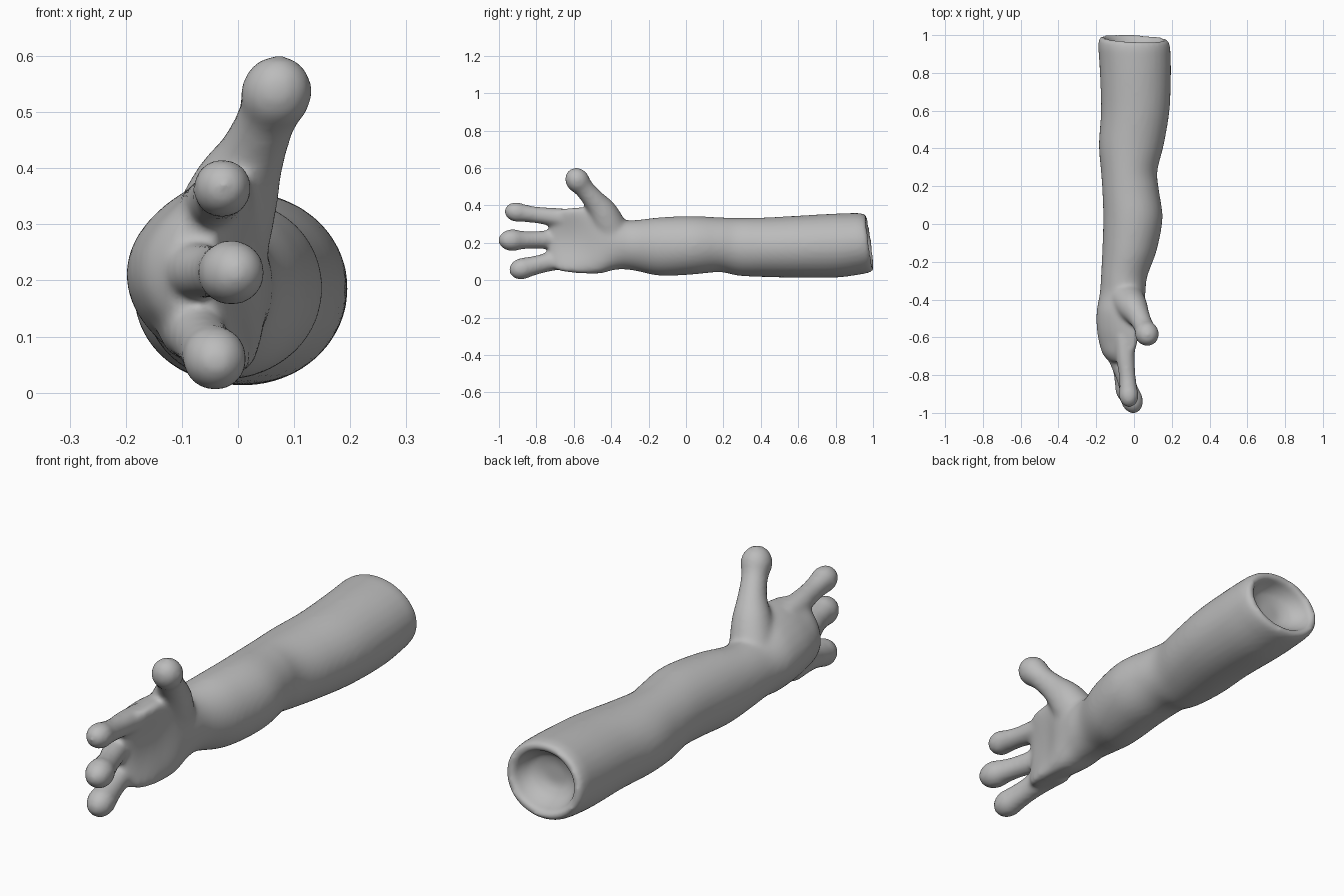
import bpy, bmesh
from math import sin, cos, pi
from mathutils import Vector

if "Cube" in bpy.data.objects:
    bpy.data.objects.remove(bpy.data.objects["Cube"])

SIDES, STEPS = 32, 5


def smooth_path(keys):
    """Catmull-Rom interpolation between key tuples."""
    k = [Vector(p) for p in keys]
    out = []
    for i in range(len(k) - 1):
        a, b, c, d = k[max(i - 1, 0)], k[i], k[i + 1], k[min(i + 2, len(k) - 1)]
        for s in range(STEPS):
            t = s / STEPS
            out.append(b + (c - a) * (t / 2) + (a * 2 - b * 5 + c * 4 - d) * (t * t / 2)
                       + (b * 3 - a - c * 3 + d) * (t ** 3 / 2))
    return out + [k[-1]]


def loft(bm, rings):
    """Skin a row of point rings and close both ends."""
    loops = [[bm.verts.new(p) for p in ring] for ring in rings]
    faces = [bm.faces.new(loops[0]), bm.faces.new(loops[-1])]
    for a, b in zip(loops, loops[1:]):
        for i in range(SIDES):
            j = (i + 1) % SIDES
            faces.append(bm.faces.new((a[i], a[j], b[j], b[i])))
    bmesh.ops.recalc_face_normals(bm, faces=faces)


def limb_ring(y, x0, x1, z0, z1, bend, tilt):
    """Oval slice; bend cups its edges towards +x, tilt slants it along y."""
    ring = []
    for i in range(SIDES):
        a = 2 * pi * i / SIDES
        x = (x0 + x1) / 2 + (x1 - x0) / 2 * cos(a) + bend * sin(a) ** 2
        z = (z0 + z1) / 2 + (z1 - z0) / 2 * sin(a)
        ring.append((x, y - tilt * (sin(a) + 0.4 * cos(a)), z))
    return ring


def digit(bm, keys, stretch):
    """Tapering tube with a bulbous tip; keys are x, y, z, radius."""
    path = smooth_path(keys)
    rings = []
    for i, p in enumerate(path):
        way = (path[min(i + 1, len(path) - 1)] - path[max(i - 1, 0)]).xyz
        turn = way.to_track_quat('Z', 'Y')
        rings.append([p.xyz + turn @ Vector((cos(2 * pi * s / SIDES), sin(2 * pi * s / SIDES), 0)) * p.w
                      for s in range(SIDES)])
    loft(bm, rings)
    tip = bmesh.ops.create_uvsphere(bm, u_segments=24, v_segments=16, radius=keys[-1][3] + 0.002)["verts"]
    for v in tip:
        v.co.z *= stretch
        v.co = path[-1].xyz + turn @ v.co


bm = bmesh.new()

# Hand, forearm and upper arm: y, x range, z range, bend, tilt
limb = [
    (-0.73, -0.13, -0.04, 0.08, 0.35, 0.04, 0),
    (-0.69, -0.165, -0.02, 0.055, 0.375, 0.07, 0),
    (-0.63, -0.185, -0.005, 0.042, 0.385, 0.09, 0),
    (-0.55, -0.198, 0.015, 0.036, 0.39, 0.085, 0),
    (-0.46, -0.198, 0.045, 0.036, 0.378, 0.06, 0),
    (-0.37, -0.182, 0.06, 0.057, 0.33, 0.02, 0),
    (-0.28, -0.175, 0.07, 0.052, 0.321, 0, 0),
    (-0.14, -0.168, 0.12, 0.024, 0.336, 0, 0),
    (0.03, -0.163, 0.151, 0.03, 0.343, 0, 0),
    (0.18, -0.168, 0.132, 0.043, 0.336, 0, 0),
    (0.28, -0.175, 0.124, 0.024, 0.333, 0, 0),
    (0.42, -0.186, 0.158, 0.017, 0.335, 0, 0),
    (0.6, -0.175, 0.188, 0.013, 0.345, 0, 0),
    (0.8, -0.181, 0.196, 0.014, 0.356, 0, 0.004),
    (0.93, -0.19, 0.193, 0.032, 0.36, 0, 0.012),
]
# Rolled lip and hollow at the open end
lip = [
    (0.97, -0.188, 0.187, 0.042, 0.355, 0, 0.017),
    (0.986, -0.172, 0.17, 0.058, 0.342, 0, 0.018),
    (0.978, -0.15, 0.148, 0.078, 0.322, 0, 0.017),
    (0.945, -0.138, 0.136, 0.088, 0.31, 0, 0.014),
    (0.91, -0.11, 0.11, 0.11, 0.285, 0, 0.01),
    (0.89, -0.06, 0.06, 0.15, 0.245, 0, 0),
]
loft(bm, [limb_ring(*k) for k in smooth_path(limb) + lip])

# Three fingers and a thumb
digit(bm, [(-0.05, -0.6, 0.32, 0.058), (-0.045, -0.71, 0.338, 0.05),
           (-0.035, -0.81, 0.35, 0.044), (-0.028, -0.905, 0.364, 0.051)], 1.25)
digit(bm, [(-0.11, -0.6, 0.21, 0.06), (-0.08, -0.72, 0.217, 0.052),
           (-0.042, -0.83, 0.215, 0.046), (-0.012, -0.928, 0.214, 0.057)], 1.3)
digit(bm, [(-0.08, -0.59, 0.12, 0.065), (-0.075, -0.69, 0.108, 0.055),
           (-0.06, -0.78, 0.086, 0.05), (-0.042, -0.875, 0.062, 0.056)], 1.25)
digit(bm, [(-0.04, -0.4, 0.26, 0.095), (-0.005, -0.445, 0.36, 0.08), (0.025, -0.49, 0.425, 0.06),
           (0.05, -0.54, 0.485, 0.053), (0.068, -0.58, 0.533, 0.062)], 1.12)

mesh = bpy.data.meshes.new("arm")
bm.to_mesh(mesh)
bm.free()
arm = bpy.data.objects.new("arm", mesh)
bpy.context.collection.objects.link(arm)

# Plain grey skin
skin = bpy.data.materials.new("grey_skin")
skin.use_nodes = True
grey = (0.5, 0.5, 0.5, 1)
skin.diffuse_color = grey
skin.node_tree.nodes["Principled BSDF"].inputs["Base Color"].default_value = grey
mesh.materials.append(skin)

# Fuse the parts into one soft surface
fuse = arm.modifiers.new("fuse", 'REMESH')
fuse.mode = 'VOXEL'
fuse.voxel_size = 0.01
fuse.use_smooth_shade = True
soften = arm.modifiers.new("soften", 'SMOOTH')
soften.factor = 0.5
soften.iterations = 14
